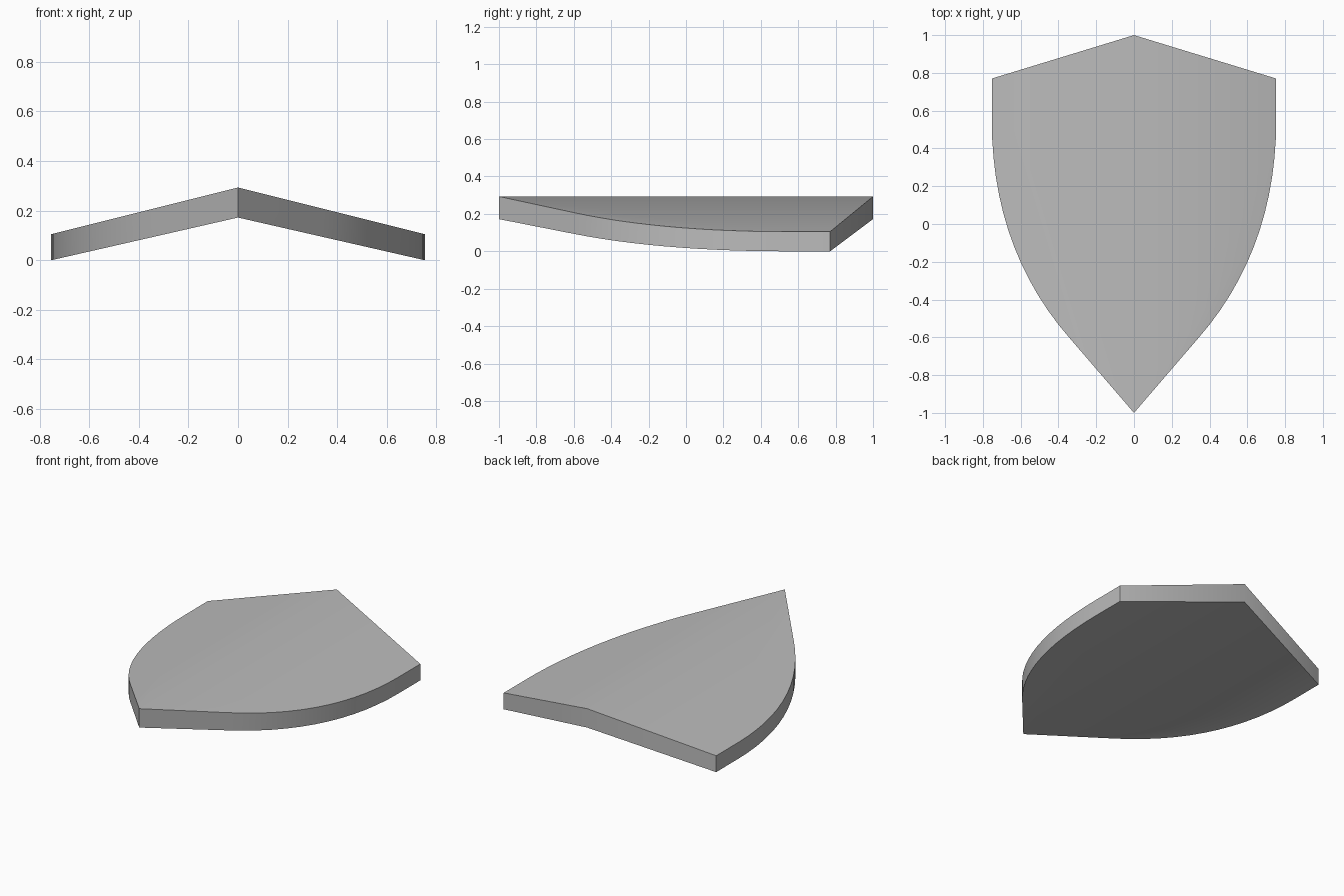
import bpy
import bmesh
import math
from mathutils import Vector
from mathutils.geometry import interpolate_bezier

cube = bpy.data.objects.get("Cube")
if cube:
    bpy.data.objects.remove(cube, do_unlink=True)

# Plain grey material
grey = bpy.data.materials.new("plain_grey")
grey.use_nodes = True
colour = (0.5, 0.5, 0.5, 1.0)
grey.diffuse_color = colour
grey.node_tree.nodes["Principled BSDF"].inputs["Base Color"].default_value = colour

# Half outline: top peak, shoulder, curved flank, lower point
HALF_WIDTH = 0.753
flank = interpolate_bezier(Vector((HALF_WIDTH, 0.55)), Vector((HALF_WIDTH, 0.10)),
                           Vector((0.616, -0.291)), Vector((0.339, -0.606)), 14)
outline = [(0, 1), (HALF_WIDTH, 0.77)] + [(p.x, p.y) for p in flank] + [(0, -1)]


def height(x, ridge, edge):
    """Height of a surface sloping from the central ridge to the side edge."""
    return ridge + (edge - ridge) * abs(x) / HALF_WIDTH


# Shield plate: two sloping halves meeting in a soft central ridge
bm = bmesh.new()
for side in (1, -1):
    top = [bm.verts.new((side * x, y, height(x, 0.293, 0.105))) for x, y in outline]
    low = [bm.verts.new((side * x, y, height(x, 0.172, 0.0))) for x, y in outline]
    bm.faces.new(top)
    bm.faces.new(low)
    for i in range(len(outline) - 1):
        bm.faces.new((top[i], top[i + 1], low[i + 1], low[i]))
bmesh.ops.remove_doubles(bm, verts=bm.verts, dist=0.0001)
bmesh.ops.recalc_face_normals(bm, faces=bm.faces)

mesh = bpy.data.meshes.new("shield_plate")
bm.to_mesh(mesh)
bm.free()
mesh.materials.append(grey)
shield = bpy.data.objects.new("shield_plate", mesh)
bpy.context.collection.objects.link(shield)

# Smooth ridge and flanks, crisp rim
bpy.ops.object.select_all(action="DESELECT")
shield.select_set(True)
bpy.context.view_layer.objects.active = shield
bpy.ops.object.shade_smooth_by_angle(angle=math.radians(40))
